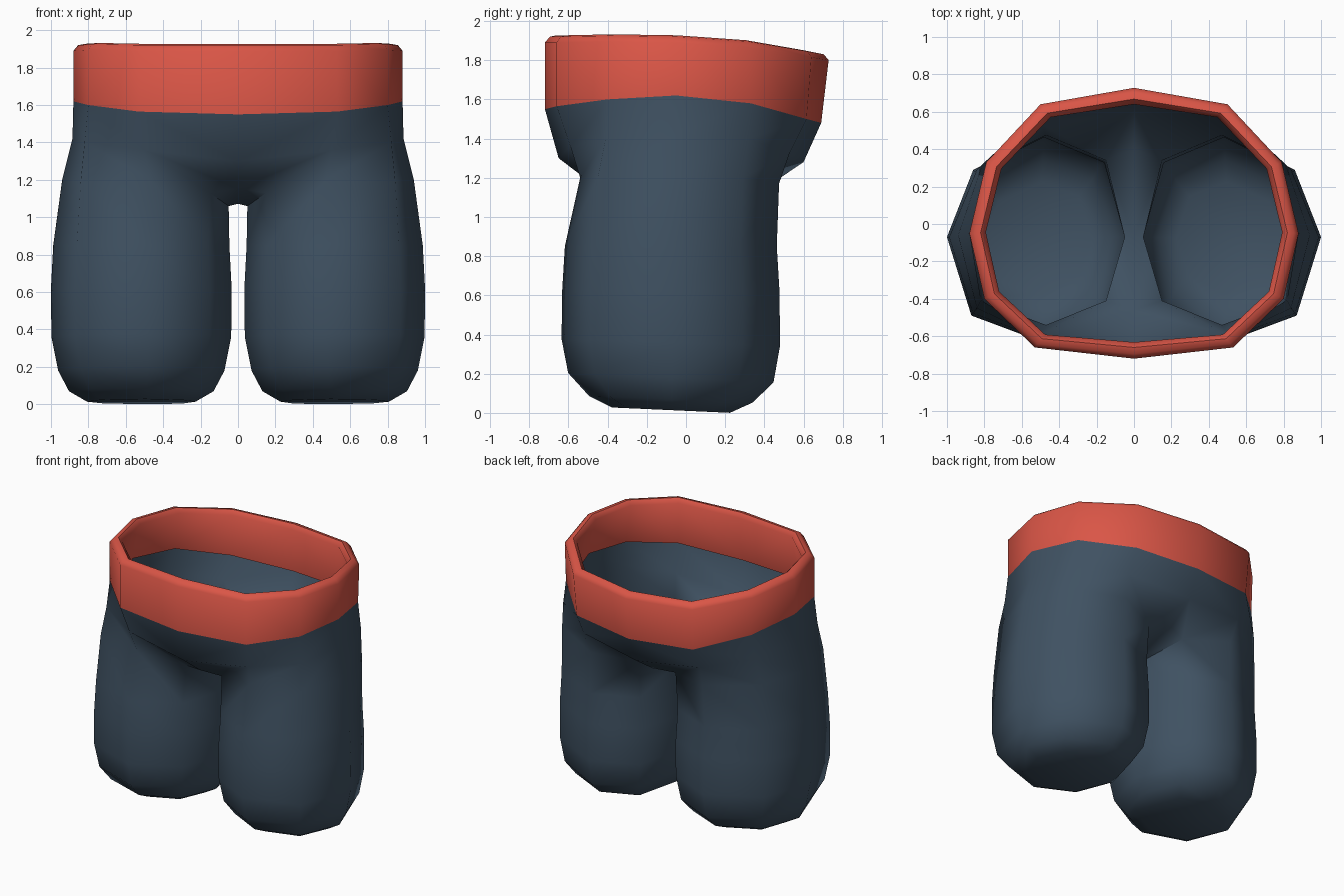
import bpy, bmesh
from mathutils import Vector

if "Cube" in bpy.data.objects:
    bpy.data.objects.remove(bpy.data.objects["Cube"])


def material(name, rgb):
    m = bpy.data.materials.new(name)
    m.diffuse_color = (*rgb, 1)
    m.use_nodes = True
    m.node_tree.nodes["Principled BSDF"].inputs["Base Color"].default_value = m.diffuse_color
    return m


def finish(name, bm, mat, angle):
    """Turn a right-hand half into a mirrored, smooth-shaded object."""
    geom = bm.verts[:] + bm.edges[:] + bm.faces[:]
    bmesh.ops.mirror(bm, geom=geom, axis='X', merge_dist=0.0005)
    bmesh.ops.remove_doubles(bm, verts=bm.verts[:], dist=0.0005)
    bmesh.ops.recalc_face_normals(bm, faces=bm.faces[:])
    # the shell is open, so make sure the outermost side face points outward
    bm.faces.ensure_lookup_table()
    far = max(bm.faces, key=lambda f: f.calc_center_median().x)
    if far.normal.x < 0:
        bmesh.ops.reverse_faces(bm, faces=bm.faces[:])
    me = bpy.data.meshes.new(name)
    bm.to_mesh(me)
    bm.free()
    me.materials.append(mat)
    ob = bpy.data.objects.new(name, me)
    bpy.context.collection.objects.link(ob)
    bpy.ops.object.select_all(action='DESELECT')
    ob.select_set(True)
    bpy.context.view_layer.objects.active = ob
    bpy.ops.object.shade_smooth_by_angle(angle=angle)
    return ob


def ring(bm, pts):
    return [bm.verts.new(p) for p in pts]


def bridge(bm, a, b, closed=False):
    n = len(a)
    for i in range(n if closed else n - 1):
        j = (i + 1) % n
        bm.faces.new((a[i], a[j], b[j], b[i]))


blue = material("slate blue cloth", (0.050, 0.083, 0.122))
red = material("red band", (0.70, 0.092, 0.062))

# half outlines from centre back, round the right side, to centre front
band_low = [(0, .69, 1.48), (.49, .615, 1.50), (.78, .33, 1.58), (.88, -.05, 1.62),
            (.80, -.40, 1.60), (.53, -.66, 1.565), (0, -.72, 1.55)]
band_top = [(0, .728, 1.80), (.50, .64, 1.815), (.79, .33, 1.865), (.88, -.05, 1.89),
            (.80, -.40, 1.895), (.53, -.66, 1.89), (0, -.72, 1.89)]
hip = [(0, .60, 1.28), (.49, .53, 1.33), (.81, .32, 1.40), (.885, -.05, 1.42),
       (.82, -.41, 1.40), (.50, -.59, 1.36), (0, -.65, 1.30)]


def inset(pts, d, dz):
    """Move an outline toward the waist centre and up by dz."""
    out = []
    for x, y, z in pts:
        v = Vector((x, y, 0))
        v -= v.normalized() * d
        out.append((v.x, v.y, z + dz))
    return out


# waistband: outer wall, rounded rim, inner wall
bm = bmesh.new()
rows = [band_low, band_top, inset(band_top, .025, .03), inset(band_top, .06, .037),
        inset(band_top, .088, .005), inset(band_low, .03, 0), band_low]
rings = [ring(bm, r) for r in rows]
for a, b in zip(rings, rings[1:]):
    bridge(bm, a, b)
finish("waistband", bm, red, 0.9)

# trousers: hips
bm = bmesh.new()
top, hips = ring(bm, band_low), ring(bm, hip)
bridge(bm, top, hips)

# leg opening: back, outside, front, then the inner thigh
leg = ring(bm, [(.47, .475, 1.17), (.84, .29, 1.20), (.94, -.06, 1.20), (.84, -.45, 1.20),
                (.47, -.54, 1.20), (.15, -.41, 1.13), (.05, -.07, 1.06), (.15, .34, 1.13)])
bridge(bm, hips[1:6], leg[:5])

# crotch strip
cf, cm, cb = ring(bm, [(0, -.46, 1.155), (0, -.07, 1.072), (0, .40, 1.145)])
for f in ((hips[5], hips[6], cf, leg[5]), (hips[5], leg[5], leg[4]),
          (hips[0], hips[1], leg[7], cb), (hips[1], leg[0], leg[7]),
          (cf, cm, leg[6], leg[5]), (cm, cb, leg[7], leg[6])):
    bm.faces.new(f)

# legs: rings scaled about the leg centre, tilted down to the back, closed below
cx, cy = .517, -.075
shape = [(.48, .48), (.86, .29), (1.0, -.07), (.87, -.49),
         (.48, -.635), (.15, -.45), (.034, -.07), (.15, .34)]
prev = leg
for z, sx, sy, tilt in ((.85, .975, .97, 0), (.62, 1, .995, 0), (.36, .995, 1, -.03),
                        (.18, .92, .94, -.045), (.07, .80, .75, -.04), (.014, .60, .54, -.045)):
    cur = ring(bm, [(cx + (x - cx) * sx, cy + (y - cy) * sy,
                     z + tilt * (y - cy) * sy) for x, y in shape])
    bridge(bm, prev, cur, True)
    prev = cur
bm.faces.new(prev)
finish("trousers", bm, blue, 1.2)
